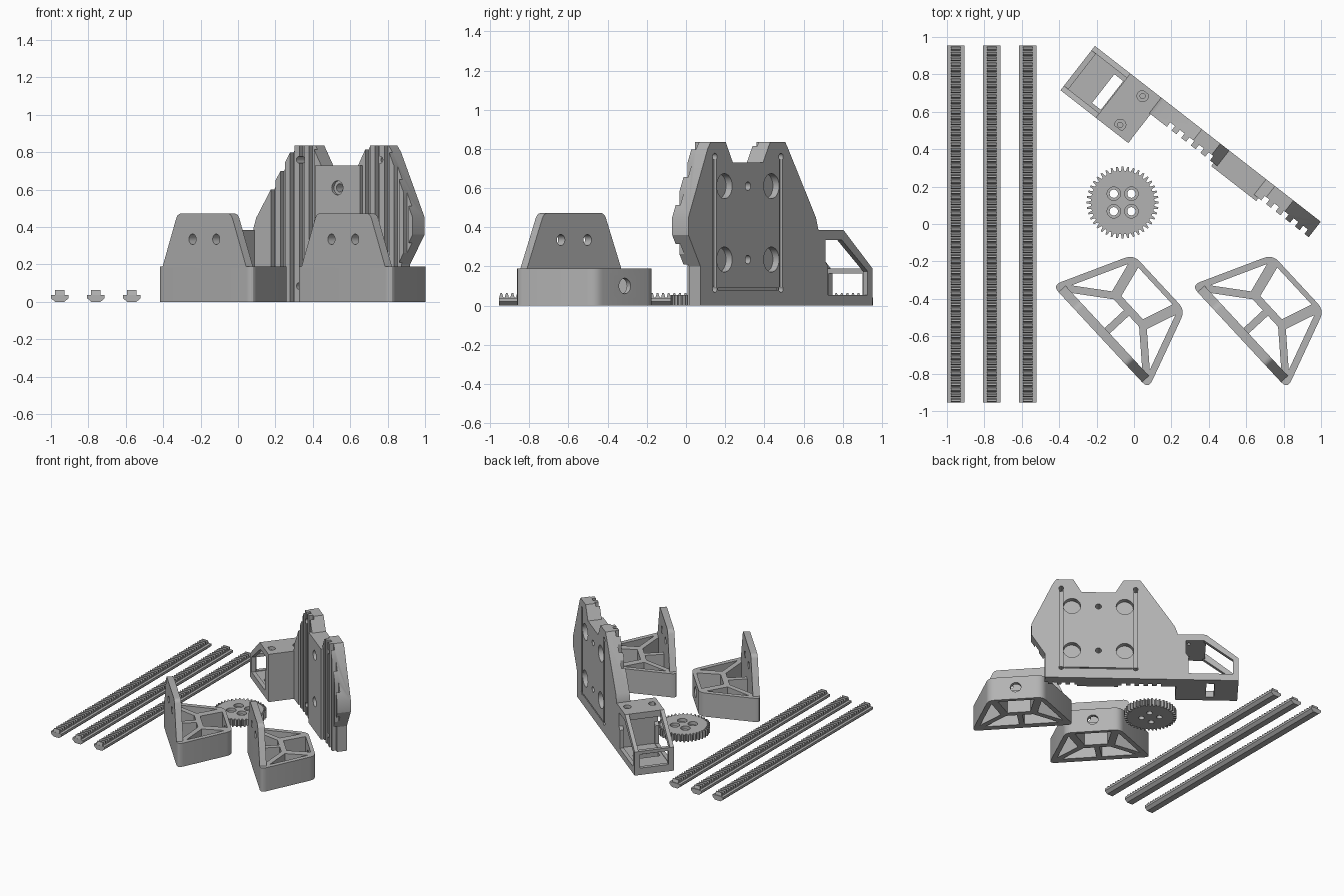
import bpy, bmesh, math
from mathutils import Matrix, Vector

if "Cube" in bpy.data.objects:
    bpy.data.objects.remove(bpy.data.objects["Cube"])

grey = bpy.data.materials.new("plastic grey")
grey.diffuse_color = (0.45, 0.45, 0.45, 1)
grey.use_nodes = True
grey.node_tree.nodes["Principled BSDF"].inputs["Base Color"].default_value = grey.diffuse_color


def frame(o, x, y):
    """Matrix whose local x and y axes lie along the given directions."""
    x, y = Vector(x).normalized(), Vector(y).normalized()
    return Matrix.Translation(o) @ Matrix((x, y, x.cross(y))).transposed().to_4x4()


def circle(cx, cy, r, n=24):
    return [(cx + r * math.cos(2 * math.pi * i / n), cy + r * math.sin(2 * math.pi * i / n)) for i in range(n)]


def rect(x0, y0, x1, y1):
    return [(x0, y0), (x1, y0), (x1, y1), (x0, y1)]


def rounded(pts, r, n=5):
    out = []
    for i, p in enumerate(pts):
        p = Vector(p)
        a, b = Vector(pts[i - 1]), Vector(pts[(i + 1) % len(pts)])
        a = p + (a - p).normalized() * min(r, (a - p).length * .45)
        b = p + (b - p).normalized() * min(r, (b - p).length * .45)
        for k in range(n + 1):
            t = k / n
            out.append(tuple(a * (1 - t) ** 2 + p * 2 * t * (1 - t) + b * t * t))
    return out


def prism(name, loops, z0, z1, m):
    """Extrude an outline (first loop) with holes (other loops)."""
    bm = bmesh.new()
    edges = []
    for loop in loops:
        vs = [bm.verts.new((p[0], p[1], z0)) for p in loop]
        edges += [bm.edges.new((vs[i - 1], vs[i])) for i in range(len(vs))]
    bmesh.ops.triangle_fill(bm, use_beauty=True, edges=edges, normal=(0, 0, 1))
    ext = bmesh.ops.extrude_face_region(bm, geom=bm.faces[:], use_keep_orig=True)
    top = [g for g in ext["geom"] if isinstance(g, bmesh.types.BMVert)]
    bmesh.ops.translate(bm, verts=top, vec=(0, 0, z1 - z0))
    bmesh.ops.recalc_face_normals(bm, faces=bm.faces[:])
    me = bpy.data.meshes.new(name)
    bm.to_mesh(me)
    bm.free()
    ob = bpy.data.objects.new(name, me)
    ob.matrix_world = m
    me.materials.append(grey)
    bpy.context.collection.objects.link(ob)
    return ob


def cut(ob, loop, z0, z1, m):
    c = prism("cutter", [loop], z0, z1, m)
    c.hide_render = True
    mod = ob.modifiers.new("cut", 'BOOLEAN')
    mod.operation, mod.solver, mod.object = 'DIFFERENCE', 'EXACT', c
    bpy.context.view_layer.objects.active = ob
    bpy.ops.object.modifier_apply(modifier=mod.name)
    bpy.data.objects.remove(c)


X, Y, Z = (1, 0, 0), (0, 1, 0), (0, 0, 1)

# Three toothed racks
N, L = 67, 1.91
pitch = L / N
teeth = [(L, .03), (0, .03)]
for i in range(N):
    y = i * pitch
    teeth += [(y + .001, .04), (y + pitch * .25, .064), (y + pitch * .55, .064), (y + pitch * .8, .04)]
teeth.append((L, .04))
for x in (-.953, -.76, -.568):
    prism("rack_rail", [[(-.025, 0), (.025, 0), (.047, .02), (.047, .038), (-.047, .038), (-.047, .02)]],
          0, L, frame((x, L / 2, 0), X, Z))
    prism("rack_teeth", [teeth], -.026, .026, frame((x, -L / 2, 0), Y, Z))

# Spur gear with four counterbored holes
gm = Matrix.Translation((-.061, .115, 0))
n = 40
outline = []
for i in range(n):
    for f, r in ((-.32, .17), (-.14, .193), (.14, .193), (.32, .17)):
        a = 2 * math.pi * (i + f) / n
        outline.append((r * math.cos(a), r * math.sin(a)))
spots = [(sx * .047, sy * .047) for sx in (-1, 1) for sy in (-1, 1)]
gear = prism("gear", [outline] + [circle(x, y, .022) for x, y in spots], 0, .055, gm)
for x, y in spots:
    cut(gear, circle(x, y, .036), .03, .1, gm)

# Two trapezoid brackets: ribbed base, tall drilled front wall
for dx in (0, .743):
    o = Vector((-.18 + dx, -.605, 0))
    u, v = Vector((.68, -.733, 0)), Vector((.733, .68, 0))
    m = frame(o, u, v)
    loops = [rounded([(-.378, 0), (.378, 0), (.203, .43), (-.203, .43)], .05),
             rect(-.135, .232, .135, .402)]
    loops[1][0], loops[1][1] = (-.085, .232), (.085, .232)
    for s in (-1, 1):
        loops.append([(s * .02, .05), (s * .275, .05), (s * .1, .19), (s * .02, .19)])
        loops.append([(s * .308, .075), (s * .137, .212), (s * .186, .375)])
    base = prism("bracket_base", loops, 0, .19, m)
    wall = frame(o + v * .05, u, Z)
    cut(base, circle(0, .1, .04), -.5, -.33, wall)
    tall = rounded([(-.21, .473), (.21, .473), (.33, .19), (-.33, .19)][::-1], .03)
    tall = [(-.33, .185), (.33, .185)] + [p for p in tall if p[1] > .3]
    # put the right-hand rounded corner first
    tall = tall[:2] + sorted(tall[2:], key=lambda p: -p[0])
    prism("bracket_wall", [tall] + [circle(s * .093, .335, .028) for s in (-1, 1)], 0, .05, wall)

# Upright housing: x along its length, y up, z from back to front
H = frame((-.209, .952, 0), (.789, -.614, 0), Z)
MID = 1.035
small = [circle(MID, z, .022) for z in (.235, .61)]
screws = [circle(MID + s * .275, z, .018, 16) for s in (-1, 1) for z in (.085, .76)]
plate = prism("housing_plate", [[
    (.45, 0), (1.43, 0), (1.43, .2), (1.53, .36), (1.53, .45), (1.37, .8), (1.345, .835),
    (1.22, .835), (1.16, .73), (.91, .73), (.85, .835), (.725, .835), (.7, .8), (.47, .45), (.45, .39)]]
    + small + screws, 0, .105, H)
for s in (-1, 1):
    for z in (.235, .61):
        cut(plate, circle(MID + s * .195, z, .064, 32), -.05, .04, H)   # round pockets
    c = MID + s * .275
    cut(plate, rect(c - .014, .085, c + .014, .76), -.05, .018, H)      # long back slots
    for d in (.19, .255, .32, .385, .45):                               # front grooves
        c = MID + s * d
        cut(plate, rect(c - .016, -.1, c + .016, 1), .075, .3, H)
cut(plate, rect(MID - .25, .08, MID + .25, .09), -.05, .01, H)
prism("housing_center", [rect(.885, 0, 1.19, .73)] + [circle(MID, z, .038) for z in (.235, .61)], .1, .125, H)

# End box: windowed side frames, floor, roof, inner block and end frame
side = [(0, 0), (.46, 0), (.46, .385), (.24, .385), (0, .19)]
window = [(.04, .055), (.37, .055), (.37, .2), (.39, .225), (.39, .335), (.255, .335), (.04, .175)]
for z in (0, .27):
    prism("box_side", [side, window], z, z + .03, H)
F = frame((-.209, .952, 0), (.789, -.614, 0), (.614, .789, 0))
prism("box_floor", [rect(.002, -.29, .45, -.01), rect(.175, -.25, .235, -.055)], 0, .05, F)
spots = [(.366, -.055), (.366, -.25)]
roof = prism("box_roof", [rect(.24, -.299, .459, -.001)] + [circle(x, y, .014, 16) for x, y in spots], .335, .385, F)
for x, y in spots:
    cut(roof, circle(x, y, .03), .36, .5, F)
prism("box_inner_wall", [rect(.39, -.299, .459, -.001)], 0, .34, F)
E = frame((-.209, .952, 0), (.614, .789, 0), Z)
prism("box_end", [rect(-.298, 0, -.002, .19), rect(-.26, .055, -.04, .165)], 0, .03, E)

# Smooth curved walls while keeping edges sharp
bpy.ops.object.select_all(action='DESELECT')
for ob in bpy.data.objects:
    ob.select_set(True)
    bpy.context.view_layer.objects.active = ob
bpy.ops.object.shade_smooth_by_angle(angle=math.radians(30))
